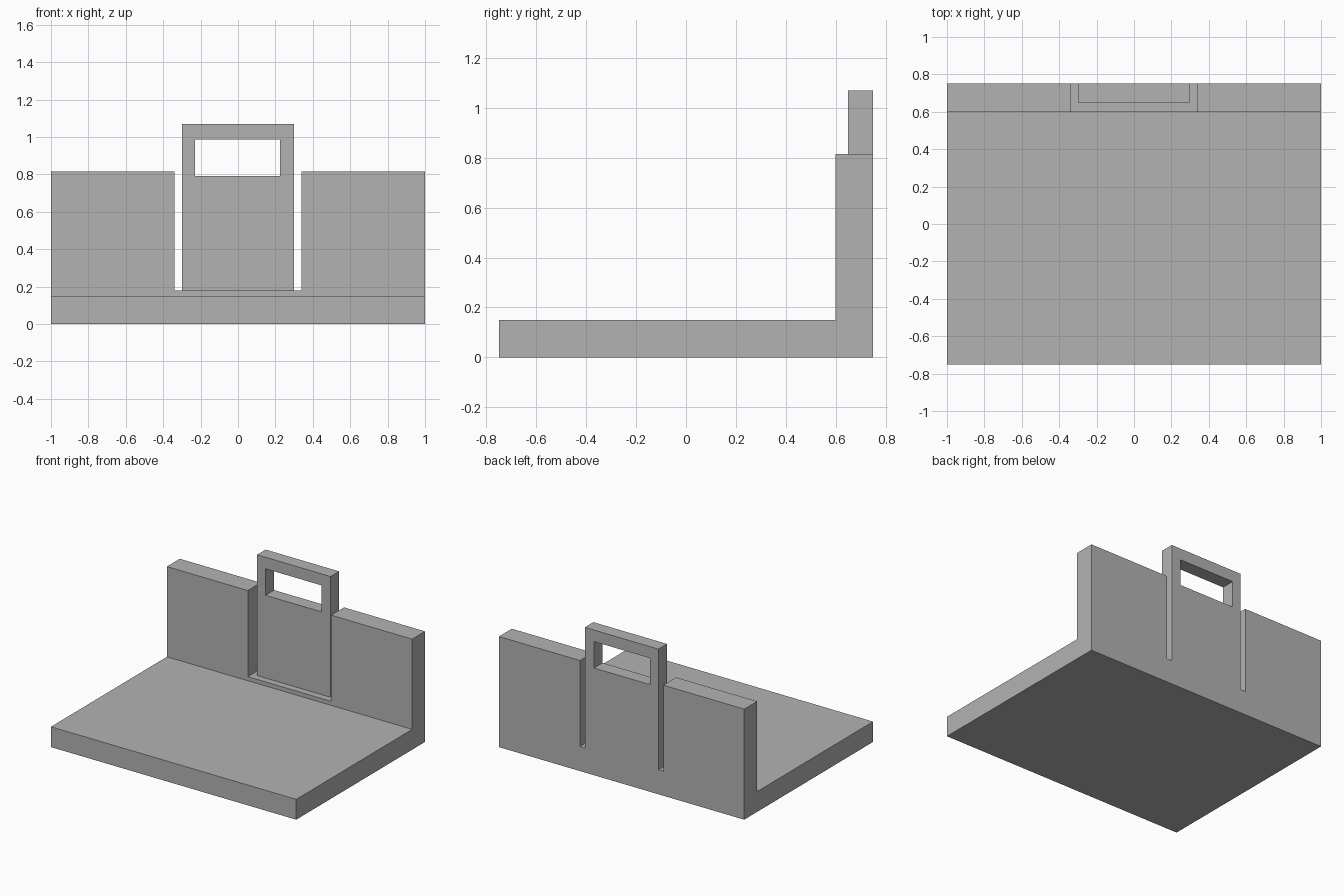
import bpy
import bmesh
from mathutils import Vector

default_cube = bpy.data.objects.get("Cube")
if default_cube:
    bpy.data.objects.remove(default_cube, do_unlink=True)

grey = bpy.data.materials.new("plain_grey")
grey.use_nodes = True
grey.diffuse_color = (0.45, 0.45, 0.45, 1)
grey.node_tree.nodes["Principled BSDF"].inputs["Base Color"].default_value = grey.diffuse_color


def prism(name, points, travel):
    """Extrude a closed outline into a solid along the travel vector."""
    bm = bmesh.new()
    face = bm.faces.new([bm.verts.new(p) for p in points])
    moved = bmesh.ops.extrude_face_region(bm, geom=[face])["geom"]
    verts = [g for g in moved if isinstance(g, bmesh.types.BMVert)]
    bmesh.ops.translate(bm, verts=verts, vec=Vector(travel))
    bmesh.ops.recalc_face_normals(bm, faces=bm.faces)
    mesh = bpy.data.meshes.new(name)
    bm.to_mesh(mesh)
    bm.free()
    mesh.materials.append(grey)
    obj = bpy.data.objects.new(name, mesh)
    bpy.context.collection.objects.link(obj)
    return obj


def rectangle(x0, x1, z0, z1, y):
    return [(x0, y, z0), (x1, y, z0), (x1, y, z1), (x0, y, z1)]


def cut(target, cutter):
    cutter.hide_render = True
    mod = target.modifiers.new(cutter.name, 'BOOLEAN')
    mod.operation = 'DIFFERENCE'
    mod.solver = 'EXACT'
    mod.object = cutter
    bpy.context.view_layer.objects.active = target
    bpy.ops.object.modifier_apply(modifier=mod.name)
    bpy.data.objects.remove(cutter, do_unlink=True)


# Base plate and full-height back wall, as one L-shaped solid
side = [(-0.75, 0), (0.75, 0), (0.75, 1.07), (0.6, 1.07), (0.6, 0.15), (-0.75, 0.15)]
bracket = prism("base_and_back_wall", [(-1, y, z) for y, z in side], (2, 0, 0))

# Thin the centre tab from the front
cut(bracket, prism("tab_recess", rectangle(-0.32, 0.32, 0.18, 1.2, 0.5), (0, 0.15, 0)))

# Slots beside the tab, and the lower wall tops
step = [(0.3, 0.18), (0.34, 0.18), (0.34, 0.815), (1.1, 0.815), (1.1, 1.2), (0.3, 1.2)]
for s in (-1, 1):
    cut(bracket, prism("slot_and_step", [(s * x, 0.5, z) for x, z in step], (0, 0.4, 0)))

# Handle opening through the tab
cut(bracket, prism("handle_opening", rectangle(-0.23, 0.225, 0.79, 0.985, 0.5), (0, 0.4, 0)))
